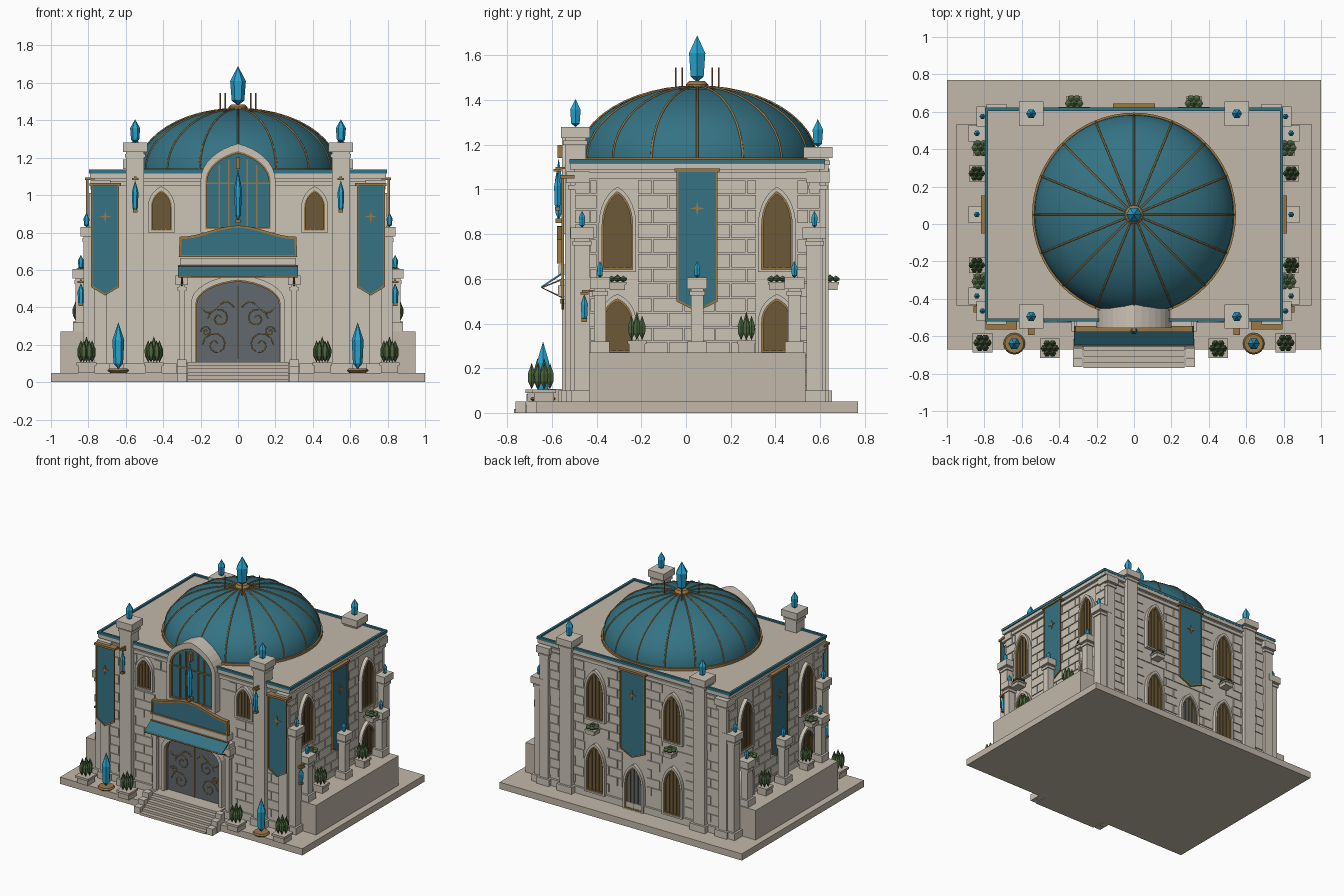
import bpy, bmesh, math, random
from math import pi, sin, cos
from mathutils import Matrix, Vector

random.seed(4)
if "Cube" in bpy.data.objects:
    bpy.data.objects.remove(bpy.data.objects["Cube"])


def material(name, *rgb):
    m = bpy.data.materials.new(name)
    m.use_nodes = True
    m.diffuse_color = (*rgb, 1)
    m.node_tree.nodes["Principled BSDF"].inputs["Base Color"].default_value = (*rgb, 1)
    return m


STONE = material("pale stone", .60, .55, .47)
PAVING = material("warm paving stone", .54, .48, .40)
TEAL = material("deep teal", .035, .17, .23)
GOLD = material("old gold", .33, .19, .06)
CRYSTAL = material("bright blue crystal", .02, .38, .65)
LEAF = material("leaf green", .075, .13, .05)
WOOD = material("brown wood", .15, .10, .04)
SLATE = material("slate door", .12, .14, .15)


def finish(name, bm, mat, M=None, smooth=False):
    if M:
        bm.transform(M)
    bmesh.ops.recalc_face_normals(bm, faces=bm.faces)
    me = bpy.data.meshes.new(name)
    bm.to_mesh(me)
    bm.free()
    me.materials.append(mat)
    ob = bpy.data.objects.new(name, me)
    bpy.context.collection.objects.link(ob)
    for p in me.polygons:
        p.use_smooth = smooth
    return ob


def boxes(name, items, mat):
    """Each item is x, y, bottom, top, width, depth."""
    bm = bmesh.new()
    for x, y, lo, hi, w, d in items:
        M = Matrix.Translation((x, y, (lo + hi) / 2)) @ Matrix.Diagonal((w, d, hi - lo, 1))
        bmesh.ops.create_cube(bm, size=1, matrix=M)
    return finish(name, bm, mat)


def lathe(name, profile, places, mat, sides=6, smooth=False):
    bm = bmesh.new()
    for place in places:
        c = Vector(place)
        rings = []
        for r, z in profile:
            n = sides if r else 1
            rings.append([bm.verts.new(c + Vector((r * cos(2 * pi * i / n), r * sin(2 * pi * i / n), z)))
                          for i in range(n)])
        for a, b in zip(rings, rings[1:]):
            for i in range(sides):
                j = i + 1
                quad = [a[i % len(a)], a[j % len(a)], b[j % len(b)], b[i % len(b)]]
                bm.faces.new(list(dict.fromkeys(quad)))
    return finish(name, bm, mat, None, smooth)


def plates(name, outlines, w0, w1, M, mat):
    """Prisms on a wall: outlines in (across, up), pushed outward from w0 to w1."""
    bm = bmesh.new()
    for pts in outlines:
        f = bm.faces.new([bm.verts.new((u, v, w0)) for u, v in pts])
        g = bmesh.ops.extrude_face_region(bm, geom=[f])["geom"]
        bmesh.ops.translate(bm, vec=(0, 0, w1 - w0), verts=[e for e in g if isinstance(e, bmesh.types.BMVert)])
    return finish(name, bm, mat, M)


def frame(name, outer, inner, w0, w1, M, mat):
    bm = bmesh.new()
    loops = [[bm.verts.new((u, v, w)) for u, v in pts] for pts, w in
             ((outer, w0), (outer, w1), (inner, w1), (inner, w0))]
    n = len(outer)
    for a, b in zip(loops, loops[1:] + loops[:1]):
        for i in range(n):
            bm.faces.new((a[i], a[(i + 1) % n], b[(i + 1) % n], b[i]))
    return finish(name, bm, mat, M)


def tubes(name, paths, radius, mat, M=Matrix()):
    cu = bpy.data.curves.new(name, "CURVE")
    cu.dimensions = "3D"
    cu.bevel_depth, cu.bevel_resolution = radius, 1
    for path in paths:
        s = cu.splines.new("POLY")
        s.points.add(len(path) - 1)
        for p, co in zip(s.points, path):
            p.co = (*(M @ Vector(co)), 1)
    cu.materials.append(mat)
    ob = bpy.data.objects.new(name, cu)
    bpy.context.collection.objects.link(ob)


def rect(u0, u1, v0, v1):
    return [(u0, v0), (u1, v0), (u1, v1), (u0, v1)]


def arch(u, half, lo, spring, top, point=.4, n=8):
    side = [(cos(a), (1 - point) * sin(a) + point * a * 2 / pi) for a in (i * pi / 2 / n for i in range(n + 1))]
    curve = side + [(-x, y) for x, y in reversed(side[:-1])]
    return [(u - half, lo), (u + half, lo)] + [(u + half * x, spring + (top - spring) * y) for x, y in curve]


def wall(turn, x, y):
    return Matrix.Translation((x, y, 0)) @ Matrix.Rotation(turn, 4, "Z") @ Matrix.Rotation(pi / 2, 4, "X")


def pillar(name, x, y, lo, hi, w, mat=STONE):
    for s, side in ((1, "left"), (-1, "right")):
        boxes(side + "_" + name, [(s * x, y, lo, hi, w, w), (s * x, y, lo, lo + .05, w + .03, w + .03),
              (s * x, y, hi - .08, hi - .06, w + .015, w + .015), (s * x, y, hi - .05, hi, w + .035, w + .035)], mat)


def crystals(name, places, r, h):
    lathe(name, [(0, 0), (r * .8, h * .12), (r, h * .62), (0, h)], places, CRYSTAL)


def both(*places):
    return [(s * x, *rest) for x, *rest in places for s in (1, -1)]


def bushes(name, places, box, pot, leaf, r):
    boxes(name + "_pots", [i for x, y, z in places for i in
          ((x, y, z, z + pot, box * .85, box * .85), (x, y, z + pot * .7, z + pot, box, box))], PAVING)
    spots = [(x + r * cos(k * pi / 3), y + r * sin(k * pi / 3), z + pot) for x, y, z in places for k in range(6)]
    shape = [(0, 0), (r * .6, leaf * .25), (r * .65, leaf * .5), (0, leaf * .85)]
    lathe(name + "_outer_leaves", shape, spots, LEAF)
    lathe(name + "_centre_leaves", [(a, z * 1.18) for a, z in shape], [(x, y, z + pot) for x, y, z in places], LEAF)


def window(name, M, u, half, lo, top, pane=WOOD):
    spring = lo + (top - lo) * .58
    hole = arch(u, half, lo, spring, top)
    trim = arch(u, half + .008, lo - .008, spring, top + .01)
    plates(name + "_pane", [hole], 0, .009, M, pane)
    frame(name + "_gold_edge", trim, hole, 0, .018, M, GOLD)
    frame(name + "_stone_surround", arch(u, half + .024, lo - .02, spring, top + .032), trim, 0, .026, M, STONE)
    bars = [rect(u + k * half - .003, u + k * half + .003, lo, top - abs(k) * .06) for k in (-.5, 0, .5)]
    plates(name + "_bars", bars, .009, .015, M, GOLD if pane == TEAL else WOOD)


def banner(name, M, u, half, lo, top, w):
    def cloth(k):
        return [(u - half + k, lo + .045 + k), (u, lo + k), (u + half - k, lo + .045 + k),
                (u + half - k, top - k), (u - half + k, top - k)]
    plates(name + "_cloth", [cloth(0)], w, w + .008, M, TEAL)
    frame(name + "_gold_hem", cloth(-.002), cloth(.006), w, w + .012, M, GOLD)
    plates(name + "_rod", [rect(u - half - .012, u + half + .012, top - .005, top + .01)], 0, w + .018, M, GOLD)
    star = [(u + r * sin(k * pi / 4), top - .17 + r * cos(k * pi / 4)) for k in range(8)
            for r in [.035 if k % 2 == 0 else .008]]
    plates(name + "_star", [star], w + .008, w + .013, M, GOLD)


def bricks(name, M, half, holes):
    out, row, z = [], 0, .12
    while z < 1.03:
        u = -half - (.07 if row % 2 else 0)
        while u < half:
            a, b = max(u, -half), min(u + .14, half)
            u += .14
            for h0, h1, v0, v1 in holes:
                if v0 < z + .066 and z < v1:
                    if a < h0 < b:
                        b = h0
                    elif a < h1 < b:
                        a = h1
                    elif h0 <= a and b <= h1:
                        b = a
            if b - a > .02 and random.random() > .06:
                out.append(rect(a + .003, b - .003, z + .003, z + .063))
        row, z = row + 1, z + .066
    plates(name, out, 0, .007, M, STONE)


FRONT, BACK = wall(0, 0, -.5), wall(pi, 0, .6)
SIDES = (("left", wall(pi / 2, .77, .05), 1), ("right", wall(-pi / 2, -.77, .05), -1))

# Ground slab, steps and main block
boxes("ground_slab", [(0, .05, 0, .05, 2, 1.44)], PAVING)
boxes("entrance_steps", [(0, (-.77 + .03 * i - .48) / 2, 0, .018 * (i + 1), .54, .29 - .03 * i) for i in range(6)], PAVING)
boxes("step_side_blocks", both(*[(.3, -.74 + .05 * i, 0, .05 + .035 * i, .05, .048) for i in range(3)]), STONE)
boxes("main_walls", [(0, .05, .05, 1.1, 1.54, 1.1)], STONE)
boxes("wall_footing", [(0, .05, .05, .1, 1.57, 1.13)], STONE)
boxes("cornice", [(0, .05, 1.05, 1.075, 1.565, 1.125), (0, .05, 1.09, 1.118, 1.58, 1.14)], STONE)
boxes("roof_slab", [(0, .05, 1.11, 1.124, 1.57, 1.11)], PAVING)
frame("roof_edge", rect(-.797, .797, -.522, .622), rect(-.78, .78, -.505, .605), 1.116, 1.136, Matrix(), TEAL)
boxes("side_plinths", both((.86, .05, .05, .27, .18, .97)), PAVING)

# Dome with ribs, rim and finial
steps = [i * pi / 24 for i in range(13)]
dome = [(.535 * cos(a), .33 * sin(a)) for a in steps[:-1]] + [(0, .33)]
lathe("dome", dome, [(0, .05, 1.13)], TEAL, 64, True)
tubes("dome_ribs", [[(r * cos(k * pi / 8), .05 + r * sin(k * pi / 8), 1.132 + z) for r, z in dome]
                    for k in range(16)], .005, GOLD)
lathe("dome_rim", [(.53, 0), (.545, 0), (.545, .018), (.53, .018)], [(0, .05, 1.125)], GOLD, 64)
lathe("finial_base", [(0, 0), (.05, 0), (.05, .015), (.035, .03), (0, .03)], [(0, .05, 1.455)], GOLD, 16)
crystals("finial_crystal", [(0, .05, 1.48)], .042, .21)
tubes("finial_posts", [[(.117 * cos(a), .05 + .117 * sin(a), z) for z in (1.44, 1.545)]
                       for a in (.61 + k * pi / 2 for k in range(4))], .004, GOLD)

# Pillars and crystals that crown them
pillar("front_tall_pillar", .55, -.495, .05, 1.28, .095)
pillar("back_tall_pillar", .55, .59, .05, 1.19, .095)
crystals("tall_pillar_crystals", both((.55, -.495, 1.28), (.55, .59, 1.19)), .027, .125)
for where, y in (("front", -.465), ("back", .575)):
    pillar(where + "_corner_pilaster", .79, y, .05, .83, .07)
    pillar(where + "_end_pilaster", .735, y - .02 if y < 0 else y + .015, .05, 1.08, .07)
for where, y in (("front", -.385), ("middle", .05), ("back", .485)):
    pillar(where + "_plinth_pillar", .84, y, .27, .605, .055)
crystals("small_crystals", both(*[(.84, y, .605) for y in (-.385, .05, .485)],
                                (.81, -.465, .83), (.81, .575, .83)), .016, .075)

# Hanging lanterns
lamps = both((.55, -.575, .91, .17), (.84, -.455, .41, .12))
for n, (x, y, z, h) in enumerate(lamps):
    crystals("lantern_crystal_%d" % n, [(x, y, z)], .018, h)
    boxes("lantern_mount_%d" % n, [(x, y, z + h, z + h + .012, .035, .035), (x, y + .02, z + h + .012, z + h + .02, .012, .06),
                                   (x, y, z - .004, z + .012, .024, .024)], GOLD)

# Brick facing
bricks("front_bricks", FRONT, .77, [(-.33, .33, 0, .88), (-.22, .22, .8, 1.2), (-.48, -.34, .8, 1.06), (.34, .48, .8, 1.06)])
bricks("back_bricks", BACK, .77, [(s * .32 - .09, s * .32 + .09, a, b) for s in (1, -1) for a, b in ((.08, .46), (.63, 1.02))]
       + [(-.1, .1, 0, .41)])
for side, M, s in SIDES:
    bricks(side + "_bricks", M, .55, [(k * .357 - .09, k * .357 + .09, a, b) for k in (1, -1)
                                      for a, b in ((.25, .54), (.63, 1.02))])

# Windows and banners
for k, tag in ((1, "a"), (-1, "b")):
    window("front_window_" + tag, FRONT, k * .41, .048, .82, 1.015)
    window("back_upper_window_" + tag, BACK, k * .32, .06, .65, .98)
    window("back_lower_window_" + tag, BACK, k * .32, .06, .11, .43)
    banner("front_banner_" + tag, FRONT, k * .71, .073, .465, 1.055, .045)
    for side, M, s in SIDES:
        window(side + "_upper_window_" + tag, M, k * .357, .06, .65, .98)
        window(side + "_lower_window_" + tag, M, k * .357, .06, .28, .5)
for side, M, s in SIDES:
    banner(side + "_banner", M, 0, .09, .455, 1.085, .03)
banner("back_banner", BACK, 0, .1, .45, 1.085, .025)
window("back_door", BACK, 0, .06, .06, .36, SLATE)

# Great window above the entrance
outer, inner = arch(0, .2, .8, 1.08, 1.275), arch(0, .175, .82, 1.07, 1.235)
plates("great_window_wall", [outer], -.08, .03, FRONT, STONE)
frame("great_window_surround", outer, inner, .03, .055, FRONT, STONE)
plates("great_window_glass", [inner], .03, .037, FRONT, TEAL)
frame("great_window_gold_edge", inner, arch(0, .165, .83, 1.07, 1.223), .03, .05, FRONT, GOLD)
plates("great_window_bars", [rect(u - .004, u + .004, .82, 1.22 - abs(u) * .6) for u in (-.1, -.05, .05, .1)]
       + [rect(-.17, .17, 1.06, 1.068)], .037, .045, FRONT, GOLD)
crystals("great_window_crystal", [(0, -.57, .86)], .02, .28)
boxes("great_window_crystal_mount", [(0, -.56, 1.14, 1.2, .02, .03), (0, -.565, .85, .87, .025, .04)], GOLD)

# Entrance door with scrollwork
door = arch(0, .225, .1, .42, .545, .25)
frame("door_surround", arch(0, .25, .05, .43, .575, .25), door, 0, .05, FRONT, STONE)
plates("door_leaves", [door], 0, .012, FRONT, SLATE)
frame("door_gold_edge", door, arch(0, .218, .107, .42, .537, .25), .01, .03, FRONT, GOLD)
scrolls = [[(0, .1, .014), (0, .54, .014)]]
for s in (1, -1):
    for cx, cz, r in ((.12, .2, .07), (.1, .34, .06), (.17, .27, .03)):
        scrolls.append([(s * (cx + r * (1 - t / 18) * cos(t * .6)), cz + r * (1 - t / 18) * sin(t * .6), .014)
                        for t in range(16)])
    scrolls.append([(s * (.02 + .18 * t / 12), .4 + .03 * sin(t * pi / 6), .014) for t in range(13)])
tubes("door_scrollwork", scrolls, .003, GOLD, FRONT)

# Porch columns, beam, awning and sign board
pillar("porch_column", .3, -.54, .05, .57, .032)
boxes("porch_beam", [(0, -.53, .57, .6, .64, .07), (0, -.53, .62, .665, .62, .08)], STONE)
awning = wall(pi / 2, -.32, 0)
plates("awning", [[(-.65, .565), (-.645, .56), (-.56, .615), (-.56, .625)]], 0, .64, awning, TEAL)
tubes("awning_gold_edge", [[(-.32, -.65, .563), (.32, -.65, .563)], [(-.32, -.57, .622), (.32, -.57, .622)]], .005, GOLD)
tubes("awning_brackets", both_paths := [[(s * .3, -.55, .6), (s * .3, -.645, .56), (s * .3, -.55, .515)] for s in (1, -1)], .005, WOOD)


def sign(k):
    top = [(.31 * t / 8, .775 + .03 * (1 + cos(pi * t / 8)) - k) for t in range(8, -9, -1)]
    return [(-.315 + k, .67 + k), (.315 - k, .67 + k)] + [(u * (1 - k * 3), v) for u, v in top]


plates("sign_board", [sign(0)], .045, .07, FRONT, TEAL)
frame("sign_gold_border", sign(-.002), sign(.01), .045, .077, FRONT, GOLD)

# Garden crystals, potted bushes and window planters
lathe("crystal_dishes", [(0, 0), (.045, 0), (.058, .012), (.05, .022), (0, .022)], both((.64, -.64, .05)), GOLD, 16)
crystals("garden_crystals", both((.64, -.64, .07)), .032, .25)
bushes("front_bush", both((.45, -.665, .05), (.81, -.635, .05)), .105, .055, .14, .03)
bushes("plinth_bush", both((.84, -.22, .27), (.84, .27, .27)), .085, .055, .13, .027)
bushes("window_planter", both((.82, -.307, .55), (.82, .407, .55), (.32, .645, .55)), .08, .035, .035, .03)
